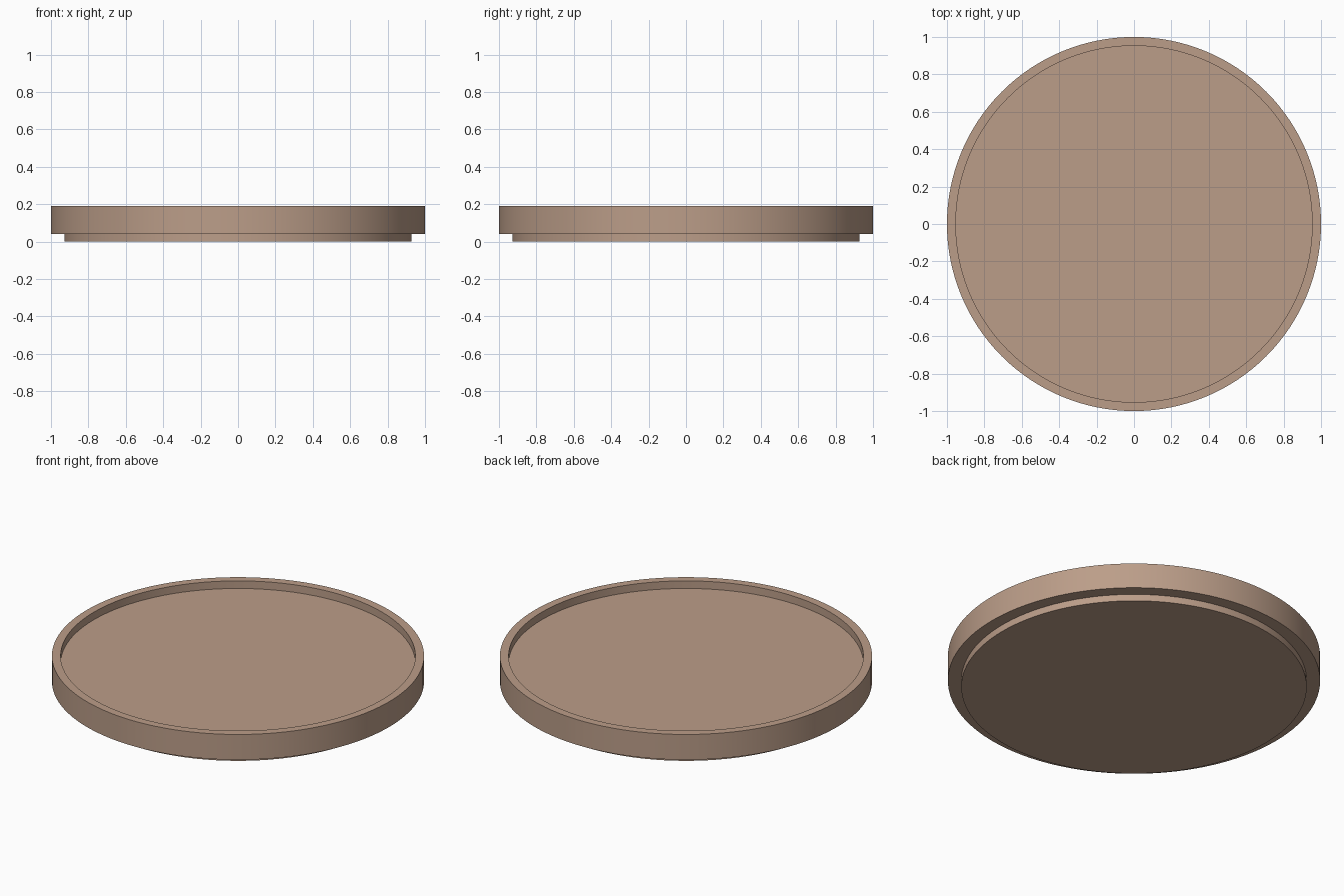
import bpy, bmesh, math

if "Cube" in bpy.data.objects:
    bpy.data.objects.remove(bpy.data.objects["Cube"])

SEGMENTS = 128

mat = bpy.data.materials.new("warm_tan")
mat.diffuse_color = (0.50, 0.34, 0.25, 1.0)
mat.use_nodes = True
mat.node_tree.nodes["Principled BSDF"].inputs["Base Color"].default_value = mat.diffuse_color


def lathe(name, profile):
    """Revolve an (r, z) profile that starts and ends on the axis into a closed solid."""
    bm = bmesh.new()
    rings = []
    for r, z in profile:
        if r == 0:
            rings.append(None)
            continue
        rings.append([bm.verts.new((r * math.cos(a), r * math.sin(a), z))
                      for a in (2 * math.pi * i / SEGMENTS for i in range(SEGMENTS))])
    for low, high in zip(rings, rings[1:]):
        if low is None or high is None:
            bm.faces.new(low or high)  # flat disc cap
            continue
        for i in range(SEGMENTS):
            j = (i + 1) % SEGMENTS
            bm.faces.new((low[i], low[j], high[j], high[i]))
    bmesh.ops.recalc_face_normals(bm, faces=bm.faces)
    mesh = bpy.data.meshes.new(name)
    bm.to_mesh(mesh)
    bm.free()
    obj = bpy.data.objects.new(name, mesh)
    bpy.context.collection.objects.link(obj)
    mesh.materials.append(mat)
    bpy.ops.object.select_all(action='DESELECT')
    obj.select_set(True)
    bpy.context.view_layer.objects.active = obj
    bpy.ops.object.shade_smooth_by_angle(angle=math.radians(30))
    return obj


# Round tray: recessed foot, stepped-out body, raised rim and sunken floor
lathe("round_tray", [
    (0, 0), (0.928, 0), (0.928, 0.04),      # foot
    (1.0, 0.04), (1.0, 0.19),               # outer wall
    (0.953, 0.19), (0.953, 0.145),          # rim and inner wall
    (0, 0.145),                             # floor
])
